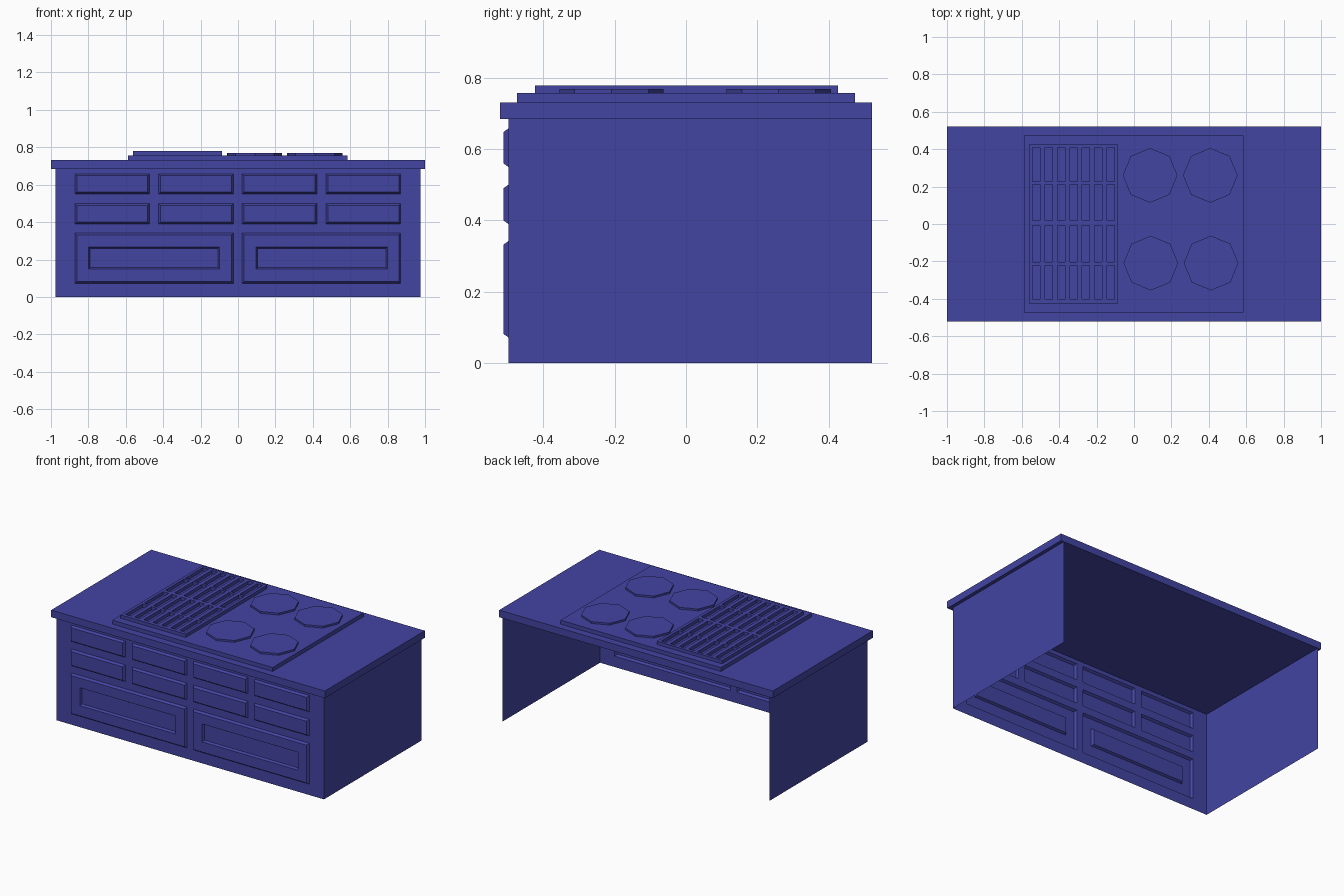
import bpy, bmesh, math

if "Cube" in bpy.data.objects:
    bpy.data.objects.remove(bpy.data.objects["Cube"])

mat = bpy.data.materials.new("blue_paint")
mat.diffuse_color = (0.055, 0.058, 0.36, 1)
mat.use_nodes = True
mat.node_tree.nodes["Principled BSDF"].inputs["Base Color"].default_value = mat.diffuse_color


def finish(name, bm):
    bmesh.ops.remove_doubles(bm, verts=bm.verts, dist=1e-5)
    me = bpy.data.meshes.new(name)
    bm.to_mesh(me)
    bm.free()
    me.materials.append(mat)
    ob = bpy.data.objects.new(name, me)
    bpy.context.collection.objects.link(ob)
    return ob


def front(u, v, w):      # panel facing -y
    return (u, -w, v)


def flat(u, v, w):       # panel facing +z
    return (u, v, w)


def quad(bm, pts):
    bm.faces.new([bm.verts.new(p) for p in pts])


def corners(r):
    u0, u1, v0, v1 = r
    return [(u0, v0), (u1, v0), (u1, v1), (u0, v1)]


def cap(bm, place, r, w):
    quad(bm, [place(u, v, w) for u, v in corners(r)])


def ring(bm, place, ra, wa, rb, wb):
    a = [place(u, v, wa) for u, v in corners(ra)]
    b = [place(u, v, wb) for u, v in corners(rb)]
    for i in range(4):
        j = (i + 1) % 4
        quad(bm, [a[i], a[j], b[j], b[i]])


def shrink(r, d):
    return (r[0] + d, r[1] - d, r[2] + d, r[3] - d)


def pierced(bm, place, outer, holes, w):
    # flat sheet with rectangular openings
    rs = [outer] + holes
    us = sorted({x for r in rs for x in r[:2]})
    vs = sorted({x for r in rs for x in r[2:]})
    for u0, u1 in zip(us, us[1:]):
        for v0, v1 in zip(vs, vs[1:]):
            cu, cv = (u0 + u1) / 2, (v0 + v1) / 2
            if not any(h[0] < cu < h[1] and h[2] < cv < h[3] for h in holes):
                cap(bm, place, (u0, u1, v0, v1), w)


def box(name, x0, x1, y0, y1, z0, z1):
    bm = bmesh.new()
    r = (x0, x1, y0, y1)
    ring(bm, flat, r, z0, r, z1)
    cap(bm, flat, r, z1)
    quad(bm, [(u, v, z0) for u, v in reversed(corners(r))])
    return finish(name, bm)


# Drawer and door layout on the front
BX, YF, YB, ZB = 0.977, 0.498, 0.522, 0.684
cols = [(-0.872, -0.474), (-0.424, -0.024), (0.022, 0.422), (0.47, 0.87)]
drawers = [(a, b, z0, z1) for z0, z1 in [(0.55, 0.658), (0.39, 0.5)] for a, b in cols]
doors = [((-0.872, -0.024, 0.072, 0.342), (-0.798, -0.1, 0.15, 0.268)),
         ((0.022, 0.87, 0.072, 0.342), (0.097, 0.798, 0.15, 0.268))]

# Cabinet shell: front and two sides, open at back and bottom
bm = bmesh.new()
pierced(bm, front, (-BX, BX, 0, ZB), drawers + [d[0] for d in doors], YF)
quad(bm, [(BX, -YF, 0), (BX, YB, 0), (BX, YB, ZB), (BX, -YF, ZB)])
quad(bm, [(-BX, YB, 0), (-BX, -YF, 0), (-BX, -YF, ZB), (-BX, YB, ZB)])
finish("cabinet_body", bm)

# Raised drawer fronts with sloped edges
for i, r in enumerate(drawers):
    bm = bmesh.new()
    ring(bm, front, r, YF, shrink(r, 0.01), YF + 0.014)
    cap(bm, front, shrink(r, 0.01), YF + 0.014)
    finish(f"drawer_front_{i + 1}", bm)

# Raised doors with a sunken centre panel
for i, (r, c) in enumerate(doors):
    bm = bmesh.new()
    face = shrink(r, 0.01)
    ring(bm, front, r, YF, face, YF + 0.014)
    pierced(bm, front, face, [c], YF + 0.014)
    ring(bm, front, c, YF + 0.014, shrink(c, 0.008), YF)
    cap(bm, front, shrink(c, 0.008), YF)
    finish(f"door_{i + 1}", bm)

# Countertop and cooktop plate
box("countertop", -1, 1, -0.522, 0.522, ZB, 0.731)
box("cooktop_plate", -0.587, 0.585, -0.474, 0.474, 0.731, 0.757)

# Slotted grill
frame = (-0.562, -0.085, -0.424, 0.426)
slots = [(-0.542 + 0.0662 * k, -0.502 + 0.0662 * k, y0, y1) for k in range(7)
         for y0, y1 in [(-0.4, -0.222), (-0.203, -0.008), (0.018, 0.211), (0.227, 0.408)]]
bm = bmesh.new()
ring(bm, flat, frame, 0.757, frame, 0.779)
pierced(bm, flat, frame, slots, 0.779)
for s in slots:
    ring(bm, flat, s, 0.779, s, 0.757)
finish("grill", bm)

# Octagonal burners
for i, (x, y) in enumerate([(0.086, 0.26), (0.408, 0.26), (0.09, -0.209), (0.412, -0.209)]):
    bm = bmesh.new()
    bmesh.ops.create_cone(bm, cap_ends=True, segments=8, radius1=0.146, radius2=0.146, depth=0.012)
    bmesh.ops.translate(bm, verts=bm.verts, vec=(x, y, 0.763))
    finish(f"burner_{i + 1}", bm)
